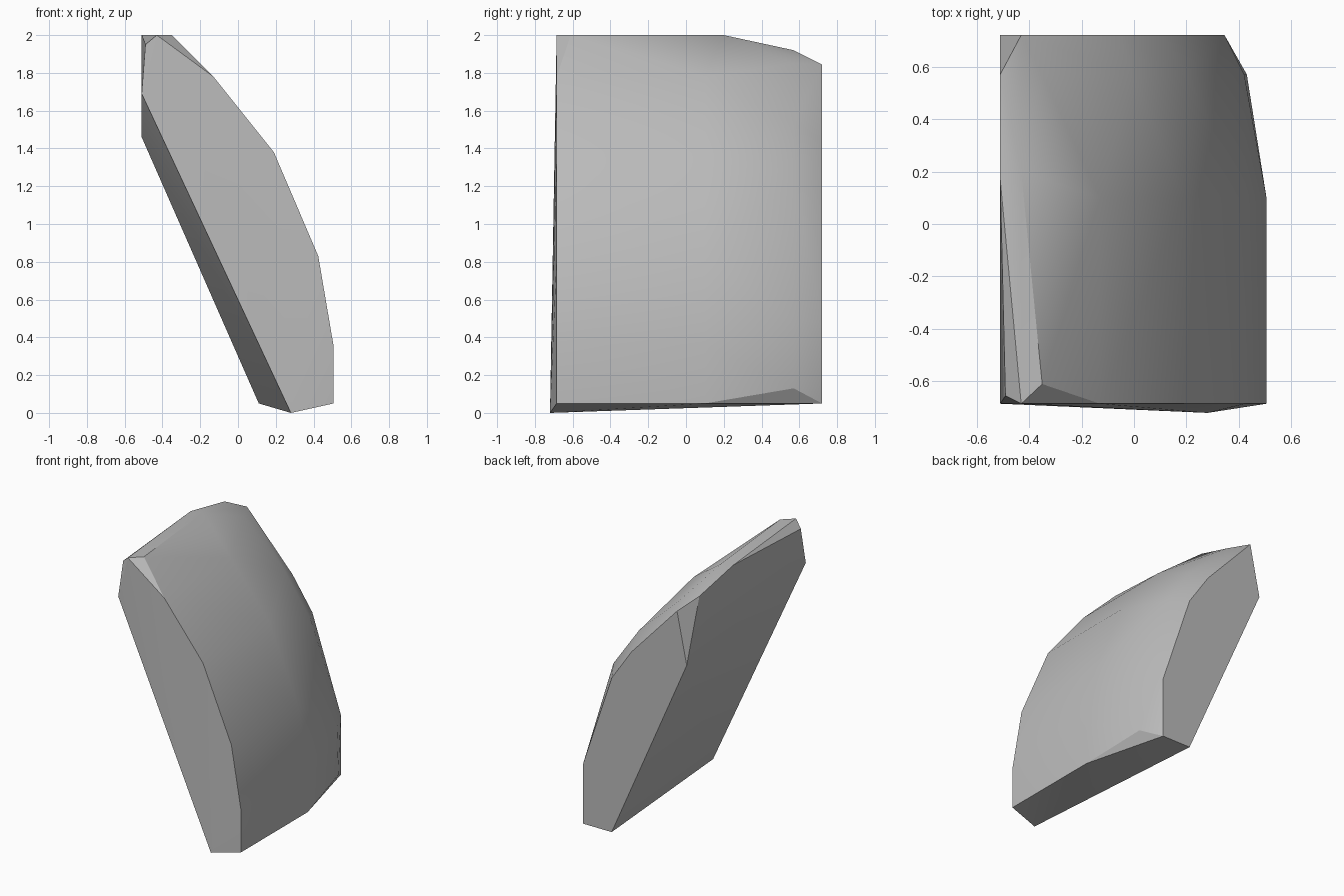
import bpy, bmesh
from math import radians

cube = bpy.data.objects.get("Cube")
if cube:
    bpy.data.objects.remove(cube, do_unlink=True)

stone = bpy.data.materials.new("plain grey")
stone.use_nodes = True
grey = (0.5, 0.5, 0.5, 1)
stone.diffuse_color = grey
stone.node_tree.nodes["Principled BSDF"].inputs["Base Color"].default_value = grey

# Cross-sections (x, z) of the curved outer side, keyed by depth y
arch = [(.505, .05), (.505, .36), (.425, .83), (.19, 1.38), (-.13, 1.78)]
sections = {
    -.685: arch + [(-.43, 2), (-.51, 1.69)],
    .1: arch,
    .57: [(.43, .13), (.42, .48), (.2, 1.23), (-.01, 1.53), (-.35, 1.85), (-.51, 1.92)],
    .72: [(.345, .05), (.345, .5), (.11, 1.2), (-.054, 1.44), (-.43, 1.845),
          (-.51, 1.46), (.11, .05)],
}
points = [(x, y, z) for y, section in sections.items() for x, z in section]

# Lower front tip, chipped top corners and the small flat on top
points += [(.28, -.72, 0), (-.49, -.655, 1.95), (-.35, -.61, 2),
           (-.39, -.2, 2), (-.43, .2, 2), (-.51, .17, 2)]

# Wrap the outline points into one solid block
bm = bmesh.new()
for p in points:
    bm.verts.new(p)
hull = bmesh.ops.convex_hull(bm, input=bm.verts)
spare = set(hull["geom_interior"]) | set(hull["geom_unused"])
bmesh.ops.delete(bm, geom=[g for g in spare if isinstance(g, bmesh.types.BMVert)],
                 context="VERTS")
bmesh.ops.dissolve_limit(bm, angle_limit=radians(2), verts=bm.verts, edges=bm.edges)
bmesh.ops.recalc_face_normals(bm, faces=bm.faces)
mesh = bpy.data.meshes.new("curved_block")
bm.to_mesh(mesh)
bm.free()
mesh.materials.append(stone)

block = bpy.data.objects.new("curved_block", mesh)
bpy.context.collection.objects.link(block)
bpy.context.view_layer.objects.active = block
block.select_set(True)
bpy.ops.object.shade_smooth_by_angle(angle=radians(30))
